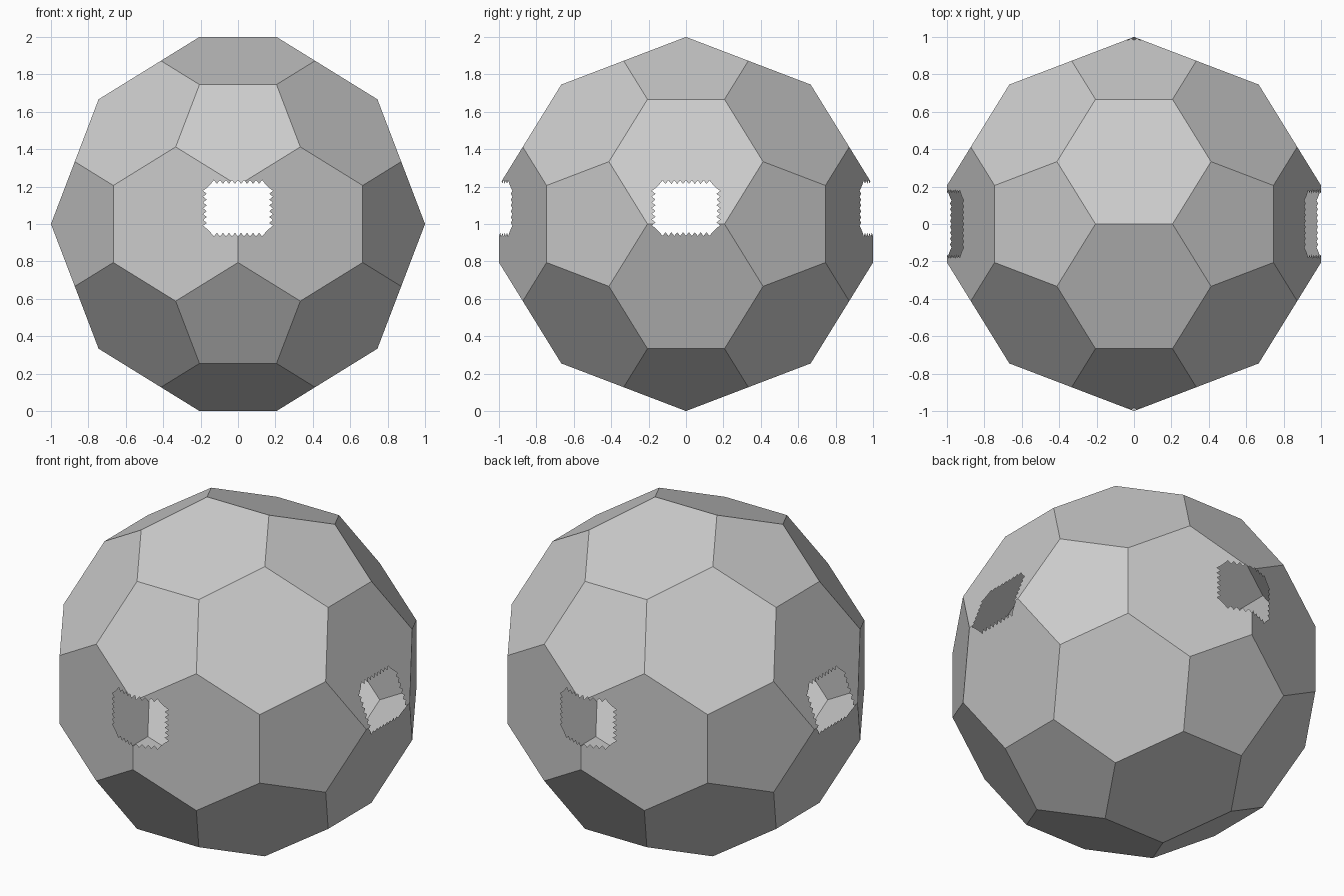
import bpy, bmesh, math
from itertools import product
from mathutils import Matrix

if "Cube" in bpy.data.objects:
    bpy.data.objects.remove(bpy.data.objects["Cube"])

PHI = (1 + 5 ** 0.5) / 2
S = 1 / (3 * PHI)          # furthest edge midpoint lies at 1 unit


def make_object(name, bm):
    bmesh.ops.recalc_face_normals(bm, faces=bm.faces)
    me = bpy.data.meshes.new(name)
    bm.to_mesh(me)
    bm.free()
    ob = bpy.data.objects.new(name, me)
    bpy.context.collection.objects.link(ob)
    return ob


# Panelled ball: 12 pentagons and 20 hexagons, as a hull of permuted corners
points = set()
for base in ((1, 0, 3 * PHI), (1, 2 * PHI, 2 + PHI), (2, PHI, 2 * PHI + 1)):
    for sx, sy, sz in product((1, -1), repeat=3):
        p = (base[0] * sx * S, base[1] * sy * S, base[2] * sz * S)
        for k in range(3):
            points.add(tuple(round(c, 6) + 0.0 for c in p[k:] + p[:k]))
bm = bmesh.new()
for p in sorted(points):
    bm.verts.new(p)
bmesh.ops.convex_hull(bm, input=bm.verts)
bmesh.ops.dissolve_limit(bm, angle_limit=math.radians(2), verts=bm.verts, edges=bm.edges)
ball = make_object("panelled_shell", bm)


# Ragged rectangular outline: saw teeth along each side, clipped corners
def ragged_outline(hw, hh, tooth=0.02, pitch=0.016):
    out = []
    for side in range(4):
        along, off = (hw, hh) if side % 2 == 0 else (hh, hw)
        run = along - 0.022
        n = 2 * round(run / pitch)
        for i in range(n + 1):
            t = -run + 2 * run * i / n
            d = off + (tooth if i % 2 else 0)
            out.append(((t, -d), (d, t), (-t, d), (-d, -t))[side])
    return out


# Through cutters: front to back, and side to side
def cutter(name, hw, hh, zc, turn):
    bm = bmesh.new()
    face = bm.faces.new([bm.verts.new((x, -1.5, z + zc)) for x, z in ragged_outline(hw, hh)])
    res = bmesh.ops.extrude_face_region(bm, geom=[face])
    tops = [v for v in res["geom"] if isinstance(v, bmesh.types.BMVert)]
    bmesh.ops.translate(bm, verts=tops, vec=(0, 3, 0))
    bm.transform(Matrix.Rotation(turn, 4, 'Z'))
    ob = make_object(name, bm)
    ob.hide_render = True
    return ob


cutters = [cutter("front_back_cutter", 0.167, 0.131, 0.084, 0),
           cutter("side_cutter", 0.163, 0.129, 0.085, math.pi / 2)]
for c in cutters:
    mod = ball.modifiers.new(c.name, 'BOOLEAN')
    mod.operation = 'DIFFERENCE'
    mod.solver = 'EXACT'
    mod.object = c
dg = bpy.context.evaluated_depsgraph_get()
cut = bpy.data.meshes.new_from_object(ball.evaluated_get(dg))
ball.modifiers.clear()
for c in cutters:
    bpy.data.objects.remove(c)

# Keep only the outer skin: tunnel walls pass close to the centre
bm = bmesh.new()
bm.from_mesh(cut)
walls = [f for f in bm.faces if f.normal.dot(f.calc_center_median()) < 0.6]
bmesh.ops.delete(bm, geom=walls, context='FACES')
bmesh.ops.translate(bm, verts=bm.verts, vec=(0, 0, 1))
bm.to_mesh(cut)
bm.free()
ball.data = cut
